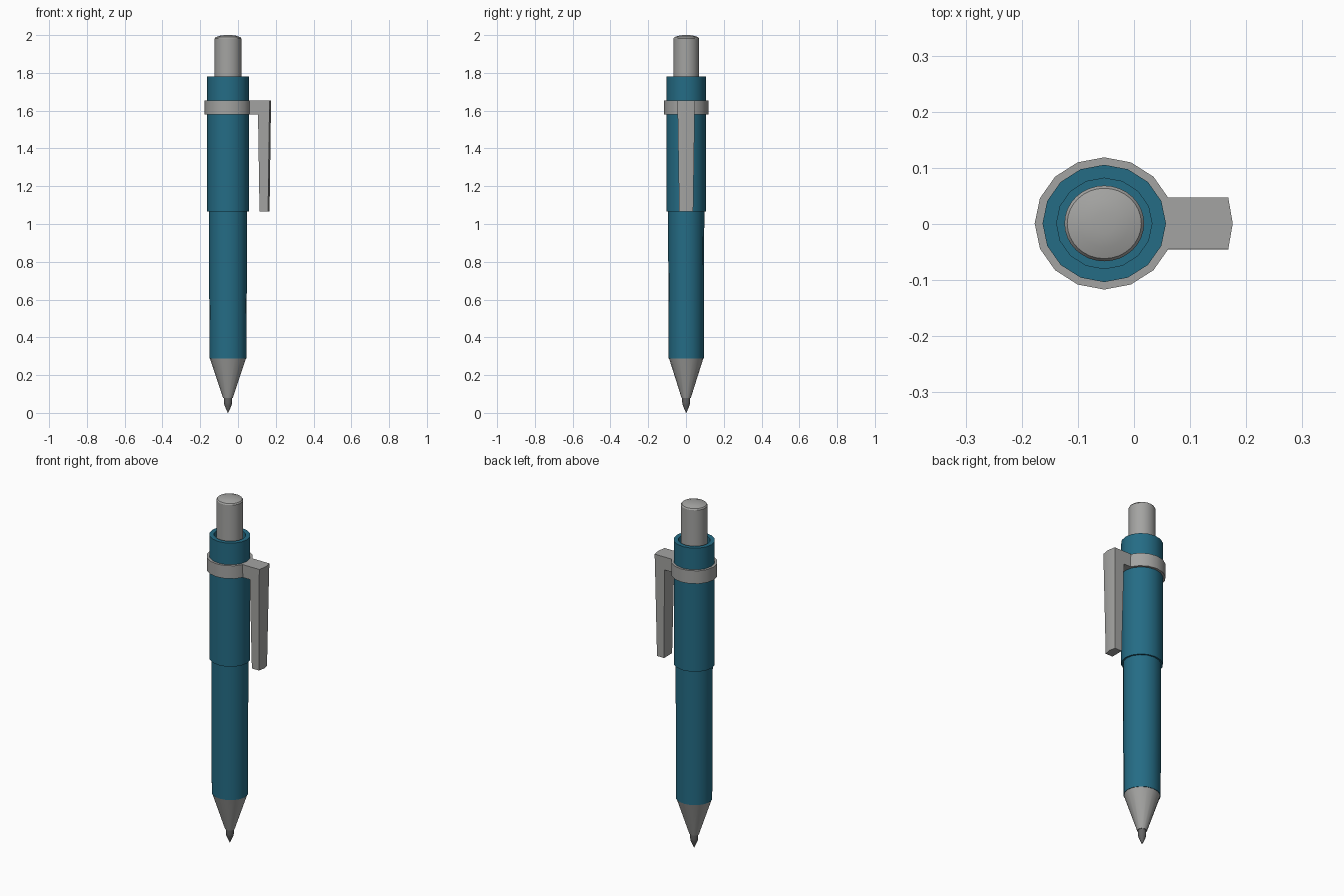
import bpy, bmesh, math

if "Cube" in bpy.data.objects:
    bpy.data.objects.remove(bpy.data.objects["Cube"])

CX, CY, SQUASH = -0.053, 0.001, 0.95   # pen axis and slightly oval section


def material(name, rgb):
    m = bpy.data.materials.new(name)
    m.diffuse_color = (*rgb, 1)
    m.use_nodes = True
    m.node_tree.nodes["Principled BSDF"].inputs["Base Color"].default_value = m.diffuse_color
    return m


BLUE = material("teal blue", (0.018, 0.150, 0.235))
GREY = material("light grey", (0.37, 0.37, 0.36))
DARK = material("dark grey", (0.13, 0.13, 0.13))


def finish(name, bm, mat):
    bmesh.ops.recalc_face_normals(bm, faces=bm.faces)
    me = bpy.data.meshes.new(name)
    bm.to_mesh(me)
    bm.free()
    me.materials.append(mat)
    ob = bpy.data.objects.new(name, me)
    bpy.context.collection.objects.link(ob)
    bpy.ops.object.select_all(action='DESELECT')
    ob.select_set(True)
    bpy.context.view_layer.objects.active = ob
    bpy.ops.object.shade_smooth_by_angle(angle=math.radians(30))
    return ob


def lathe(name, profile, sides, mat):
    """Turn an (r, z) profile about the pen axis; both ends are capped."""
    bm = bmesh.new()
    rings = []
    for r, z in profile:
        rings.append([bm.verts.new((CX + r * math.cos(2 * math.pi * i / sides),
                                    CY + SQUASH * r * math.sin(2 * math.pi * i / sides), z))
                      for i in range(sides)])
    for a, b in zip(rings, rings[1:]):
        for i in range(sides):
            j = (i + 1) % sides
            bm.faces.new((a[i], a[j], b[j], b[i]))
    bm.faces.new(rings[0])
    bm.faces.new(rings[-1])
    return finish(name, bm, mat)


# Writing tip and nose cone
lathe("writing_tip", [(0.001, 0), (0.019, 0.04), (0.022, 0.055), (0.022, 0.09)], 16, DARK)
lathe("nose_cone", [(0.026, 0.08), (0.096, 0.29)], 16, GREY)

# Barrel: lower grip, wider upper sleeve with an open top
lathe("lower_barrel", [(0.098, 0.288), (0.101, 1.07)], 16, BLUE)
lathe("upper_barrel", [(0.110, 1.065), (0.110, 1.78), (0.085, 1.78), (0.085, 1.62)], 16, BLUE)

# Push button with a low domed top
lathe("push_button", [(0.071, 1.62), (0.071, 1.982), (0.066, 1.989),
                      (0.045, 1.996), (0.02, 2.0)], 32, GREY)

# Clip ring
lathe("clip_ring", [(0.124, 1.58), (0.124, 1.655)], 16, GREY)
ring = bpy.context.object
bm = bmesh.new()
bm.from_mesh(ring.data)
caps = [f for f in bm.faces if abs(f.normal.z) > 0.9]
bmesh.ops.inset_region(bm, faces=caps, thickness=0.016)
bmesh.ops.delete(bm, geom=[f for f in bm.faces if len(f.verts) > 4], context='FACES')
bm.to_mesh(ring.data)
bm.free()


# Clip: a bridging arm and a tapering, ridged blade
def loft(name, sections, mat):
    """Join horizontal sections (z, inner x, edge x, ridge x, half width)."""
    bm = bmesh.new()
    rings = []
    for z, x0, x1, x2, w in sections:
        pts = [(x0, -w), (x1, -w), (x2, 0), (x1, w), (x0, w)]
        rings.append([bm.verts.new((x, y + CY, z)) for x, y in pts])
    for a, b in zip(rings, rings[1:]):
        for i in range(5):
            j = (i + 1) % 5
            bm.faces.new((a[i], a[j], b[j], b[i]))
    bm.faces.new(rings[0])
    bm.faces.new(rings[-1])
    return finish(name, bm, mat)


loft("clip_blade", [(1.065, 0.114, 0.159, 0.167, 0.037),
                    (1.58, 0.106, 0.166, 0.174, 0.045),
                    (1.655, 0.106, 0.168, 0.176, 0.046)], GREY)
loft("clip_arm", [(1.58, 0.054, 0.106, 0.107, 0.045),
                  (1.655, 0.054, 0.106, 0.107, 0.046)], GREY)
